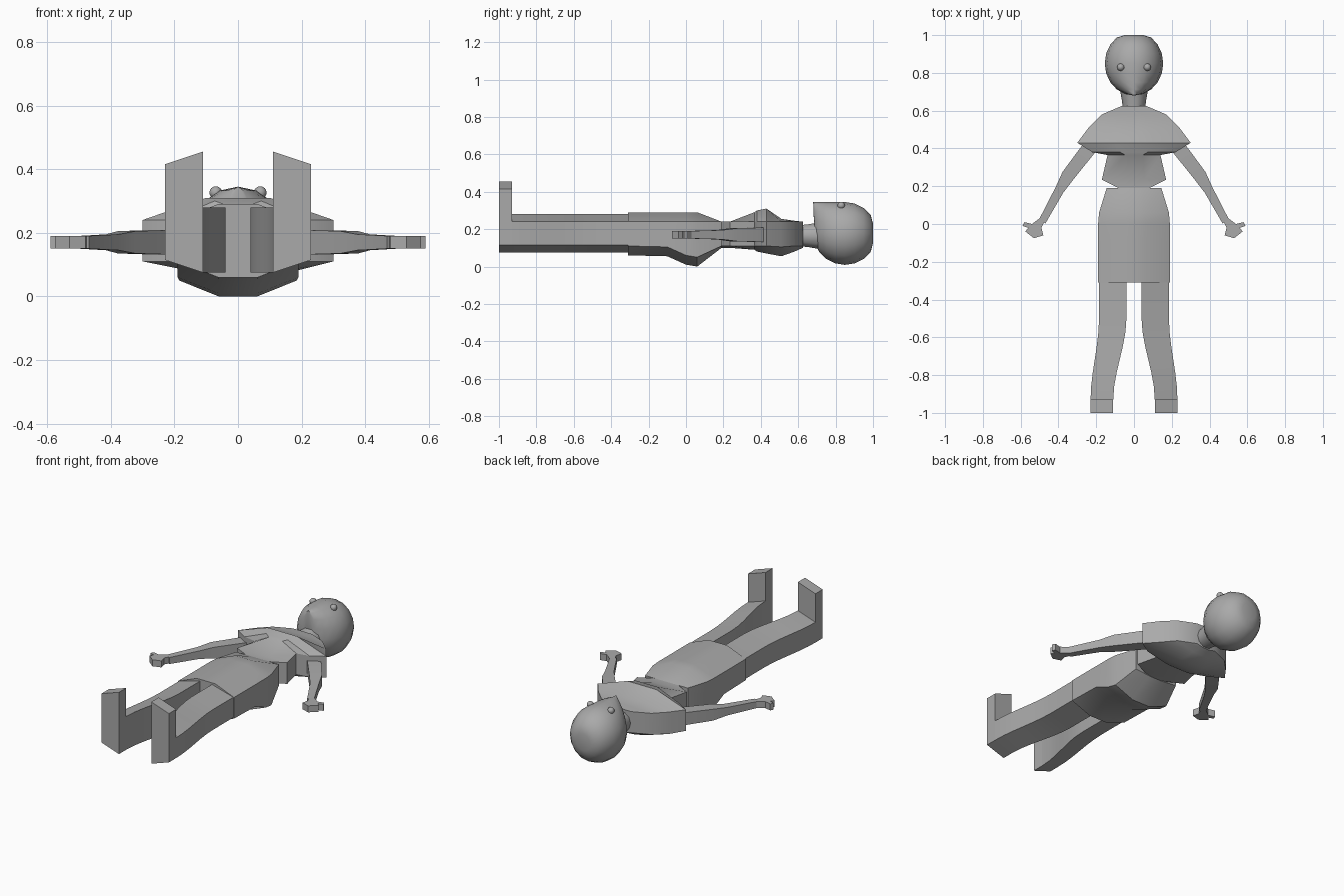
import bpy, bmesh
from math import sin, cos, sqrt, tau, radians
from mathutils import Matrix, Vector

default_cube = bpy.data.objects.get("Cube")
if default_cube:
    bpy.data.objects.remove(default_cube, do_unlink=True)

grey = bpy.data.materials.new("plain grey")
grey.use_nodes = True
grey.diffuse_color = (.4, .4, .4, 1)
shader = grey.node_tree.nodes["Principled BSDF"]
shader.inputs["Base Color"].default_value = grey.diffuse_color


def finish(name, bm, angle, mirror):
    """Turn the bmesh into a shaded object, optionally mirrored left to right."""
    bmesh.ops.recalc_face_normals(bm, faces=bm.faces)
    mesh = bpy.data.meshes.new(name)
    bm.to_mesh(mesh)
    bm.free()
    mesh.materials.append(grey)
    part = bpy.data.objects.new(name, mesh)
    bpy.context.collection.objects.link(part)
    if mirror:
        part.modifiers.new("Mirror", 'MIRROR')
    bpy.ops.object.select_all(action='DESELECT')
    part.select_set(True)
    bpy.context.view_layer.objects.active = part
    bpy.ops.object.shade_smooth_by_angle(angle=radians(angle))


def loft(name, sections, angle=25, mirror=False):
    """Skin a row of equal-sized cross-sections and cap both ends."""
    bm = bmesh.new()
    loops = [[bm.verts.new(point) for point in section] for section in sections]
    for near, far in zip(loops, loops[1:]):
        for i in range(len(near)):
            bm.faces.new((near[i - 1], near[i], far[i], far[i - 1]))
    bm.faces.new(loops[0])
    bm.faces.new(loops[-1])
    finish(name, bm, angle, mirror)


def clothing_section(y, width, back, front):
    """Box section whose front and back slope away towards the sides."""
    side_back = min(back + .05, .11)
    side_front = min(front, .24)
    inner = width * .33
    half = [(inner, front), (width, side_front), (width, side_back), (inner, back)]
    left = [(x, y, z) for x, z in half]
    right = [(-x, y, z) for x, z in reversed(half)]
    return left + right


def leg_section(y, inner, outer, rise):
    """Four-sided section, taller on the inner side."""
    return [(inner, y, .075), (outer, y, .115),
            (outer, y, .24 + rise), (inner, y, .28 + rise)]


def arm_section(x, y, size):
    """Square section set across the slanting arm."""
    across = Vector((.8, .6, 0)) * size
    up = Vector((0, 0, size))
    centre = Vector((x, y, .17))
    return [centre - across - up, centre + across - up,
            centre + across + up, centre - across + up]


# Head: a ball lying along y, its lower face pulled forward into a pointed chin
bm = bmesh.new()
bmesh.ops.create_uvsphere(bm, u_segments=16, v_segments=10, radius=1,
                          matrix=Matrix.Rotation(radians(90), 4, 'X'))
for vert in bm.verts:
    x, y, z = vert.co
    ring_radius = sqrt(max(0, 1 - y * y))
    if y < -.99:
        z = 1
    elif y < 0 and z > 0:
        z /= ring_radius
    crown = min(.85 + .17 * y, 1)
    vert.co = (.155 * x, crown, .177 + .168 * z)
finish("head", bm, 60, False)

# Eyes
bm = bmesh.new()
bmesh.ops.create_uvsphere(bm, u_segments=12, v_segments=8, radius=.02,
                          matrix=Matrix.Translation((.07, .83, .326)))
finish("eyes", bm, 60, True)

# Neck: a short tapered tube
def neck_section(y, radius):
    turns = [tau * i / 10 for i in range(10)]
    return [(radius * cos(a), y, .165 + radius * sin(a)) for a in turns]

loft("neck", [neck_section(.58, .055), neck_section(.66, .065), neck_section(.74, .08)], 40)

# Shirt: waist, flared hem, sleeves and shoulders
shirt = [(.19, .08, .1, .24), (.235, .17, .1, .24), (.365, .14, .09, .29),
         (.38, .22, .08, .3), (.43, .3, .07, .31), (.51, .24, .055, .255),
         (.58, .17, .08, .245), (.625, .065, .1, .24)]
loft("shirt", [clothing_section(*section) for section in shirt])

# Skirt: straight hem, rounded out at the back, narrowed at the waist
skirt = [(-.31, .19, .06, .29), (-.1, .19, .055, .29), (0, .19, .01, .29),
         (.06, .185, 0, .29), (.19, .145, .1, .24)]
loft("skirt", [clothing_section(*section) for section in skirt])

# Legs: straight to the knee, then easing outwards to the ankle
def splayed_leg(step, steps=6):
    knee, ankle = -.5, -.93
    t = step / steps
    ease = t * t * (3 - 2 * t)
    y = knee + (ankle - knee) * t
    return leg_section(y, .04 + .07 * ease, .185 + .045 * ease, 0)

thigh = leg_section(-.28, .04, .185, 0)
loft("legs", [thigh] + [splayed_leg(step) for step in range(7)], mirror=True)

# Feet: upright blocks
loft("feet", [leg_section(y, .11, .23, .175) for y in (-1, -.93)], mirror=True)

# Arms: shoulder, elbow, forearm, wrist
arm = [(.2, .45, .04), (.35, .255, .035), (.395, .18, .025), (.485, .015, .02)]
loft("arms", [arm_section(*joint) for joint in arm], 30, True)

# Hands: flat mitts with a thumb
mitt = [(.47, .02), (.5, .03), (.54, 0), (.58, .01), (.59, -.01),
        (.56, -.02), (.575, -.04), (.53, -.075), (.48, -.06), (.49, -.02)]
loft("hands", [[(x, y, z) for x, y in mitt] for z in (.15, .19)], mirror=True)
